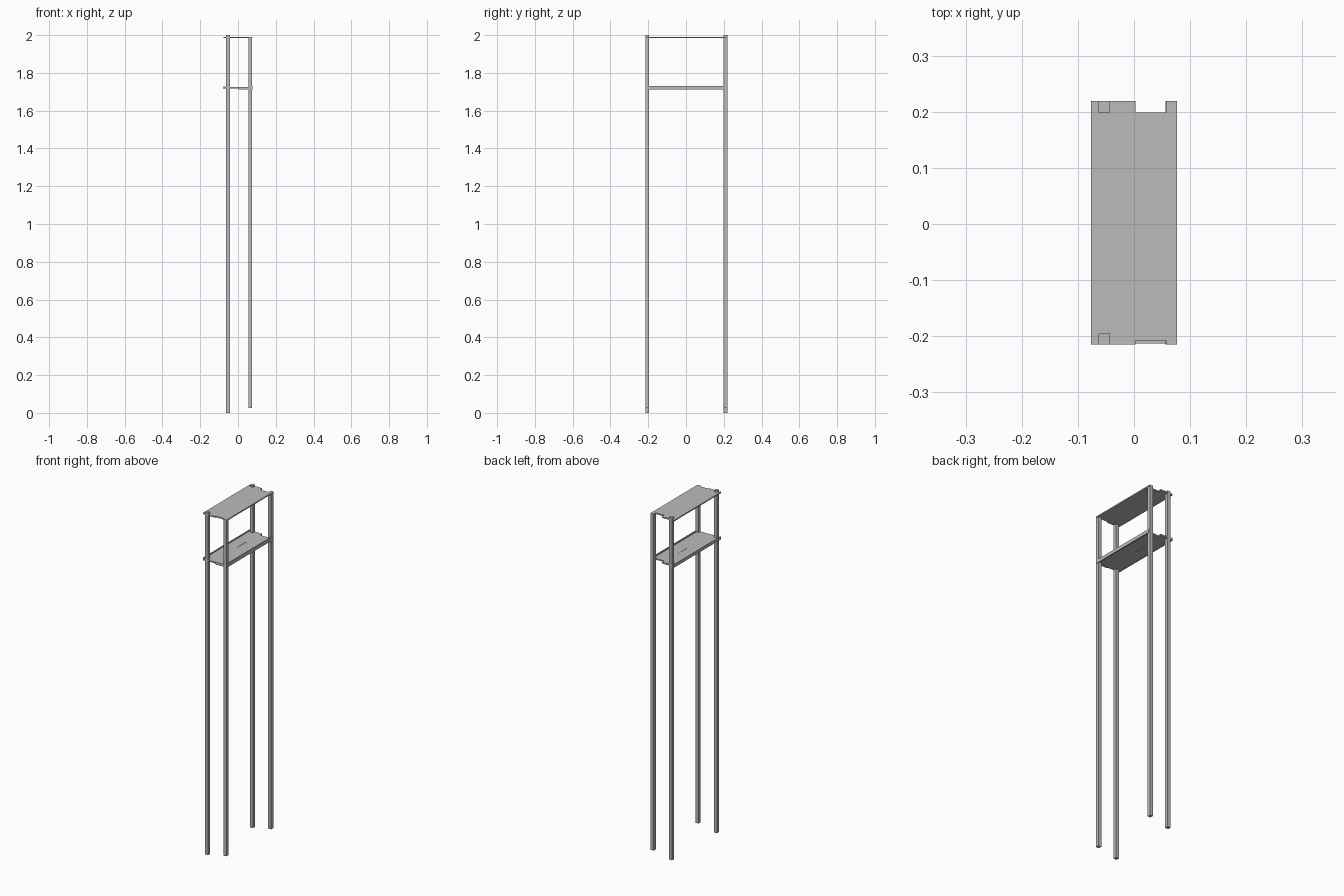
import bpy
import bmesh

cube = bpy.data.objects.get("Cube")
if cube:
    bpy.data.objects.remove(cube, do_unlink=True)

grey = bpy.data.materials.new("plain grey")
grey.use_nodes = True
colour = (0.5, 0.5, 0.5, 1)
grey.diffuse_color = colour
grey.node_tree.nodes["Principled BSDF"].inputs["Base Color"].default_value = colour


def finish(name, bm):
    bmesh.ops.recalc_face_normals(bm, faces=bm.faces)
    mesh = bpy.data.meshes.new(name)
    bm.to_mesh(mesh)
    bm.free()
    mesh.materials.append(grey)
    obj = bpy.data.objects.new(name, mesh)
    bpy.context.collection.objects.link(obj)
    return obj


def add_box(bm, x, y, z):
    verts = bmesh.ops.create_cube(bm, size=1)["verts"]
    for v in verts:
        for axis, (low, high) in enumerate((x, y, z)):
            v.co[axis] = low if v.co[axis] < 0 else high


def box(name, x, y, z):
    bm = bmesh.new()
    add_box(bm, x, y, z)
    return finish(name, bm)


def sheet(name, outline, low, high):
    bm = bmesh.new()
    face = bm.faces.new([bm.verts.new((x, y, low)) for x, y in outline])
    top = bmesh.ops.extrude_face_region(bm, geom=[face])["geom"]
    for v in top:
        if isinstance(v, bmesh.types.BMVert):
            v.co.z = high
    return finish(name, bm)


# Four square posts; the left pair is shorter and stops under the top sheet
for end, y in (("front", (-0.215, -0.195)), ("back", (0.199, 0.219))):
    box(end + "_right_post", (-0.063, -0.043), y, (0, 2))
    box(end + "_left_post", (0.056, 0.075), y, (0.025, 1.986))

# Sheet outline with a notch in each end
front, back, side = -0.215, 0.219, 0.077
notch = (0.003, 0.057)
outline = [
    (-side, front), (notch[0], front), (notch[0], -0.208), (notch[1], -0.208),
    (notch[1], front), (side, front), (side, back), (notch[1], back),
    (notch[1], 0.199), (notch[0], 0.199), (notch[0], back), (-side, back),
]
sheet("top_sheet", outline, 1.984, 1.991)
shelf = sheet("lower_shelf", outline, 1.717, 1.725)

# Row of small slots through the lower shelf
bm = bmesh.new()
for i in range(4):
    y = 0.005 + i * 0.022
    add_box(bm, (-0.008, -0.005), (y, y + 0.013), (1.7, 1.74))
cutter = finish("slot_cutter", bm)
cutter.hide_render = True
cutter.hide_viewport = True
cut = shelf.modifiers.new("slots", "BOOLEAN")
cut.object = cutter
cut.operation = "DIFFERENCE"
cut.solver = "EXACT"

# Folded lips of the lower shelf
box("left_lip", (0.070, 0.077), (-0.208, 0.21), (1.711, 1.731))
box("right_lip", (-side, -0.071), (front, back), (1.714, 1.73))
box("front_flap", notch, (-0.213, -0.207), (1.711, 1.725))
